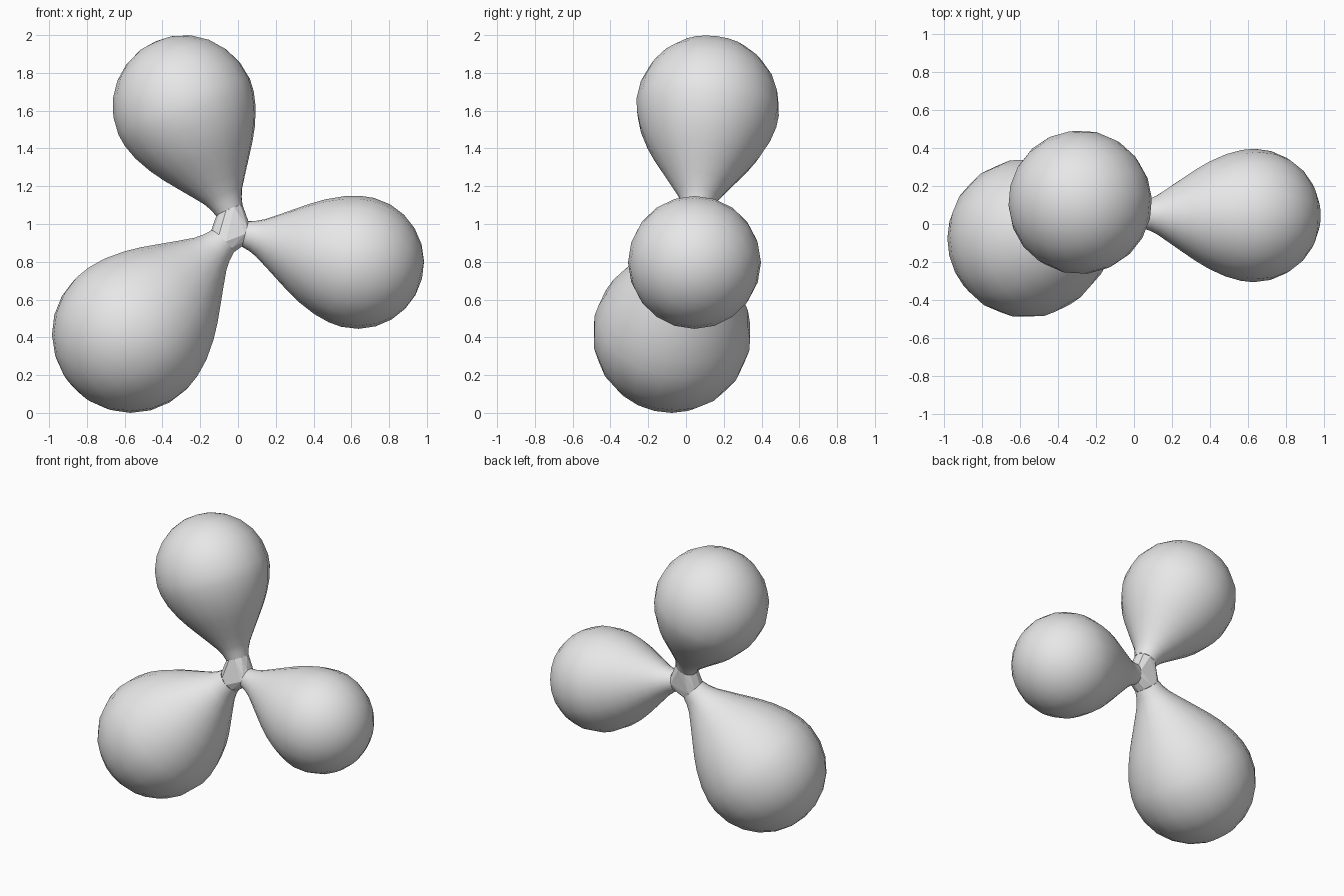
import bpy, bmesh, math
from mathutils import Vector

cube = bpy.data.objects.get("Cube")
if cube:
    bpy.data.objects.remove(cube, do_unlink=True)

# single plain grey
grey = bpy.data.materials.new("plain_grey")
grey.use_nodes = True
grey.diffuse_color = (0.8, 0.8, 0.8, 1)
grey.node_tree.nodes["Principled BSDF"].inputs["Base Color"].default_value = (0.8, 0.8, 0.8, 1)

SEGMENTS = 20
# teardrop profile from neck to widest ring: (fraction of axis, fraction of radius)
NECK = [(.13, .20), (.19, .235), (.25, .29), (.35, .42), (.455, .56),
        (.55, .685), (.65, .80), (.78, .915), (.9, .98), (1, 1)]


def finish(bm, name):
    bmesh.ops.recalc_face_normals(bm, faces=bm.faces)
    mesh = bpy.data.meshes.new(name)
    bm.to_mesh(mesh)
    bm.free()
    mesh.materials.append(grey)
    obj = bpy.data.objects.new(name, mesh)
    bpy.context.collection.objects.link(obj)
    return obj


def lobe(name, base, centre, radius):
    """Lathe a teardrop from its neck to a round cap; return the neck ring."""
    base, centre = Vector(base), Vector(centre)
    axis = centre - base
    length = axis.length
    turn = axis.to_track_quat('Z', 'Y')
    profile = [(t * length, r * radius) for t, r in NECK]
    profile += [(length + radius * math.sin(math.radians(a)),
                 radius * math.cos(math.radians(a))) for a in (15, 30, 45, 60, 75)]
    bm = bmesh.new()
    rings = []
    for h, r in profile:
        ring = []
        for i in range(SEGMENTS):
            a = math.tau * i / SEGMENTS
            ring.append(bm.verts.new(base + turn @ Vector((r * math.cos(a), r * math.sin(a), h))))
        rings.append(ring)
    for low, high in zip(rings, rings[1:]):
        for i in range(SEGMENTS):
            j = (i + 1) % SEGMENTS
            bm.faces.new((low[i], low[j], high[j], high[i]))
    tip = bm.verts.new(base + turn @ Vector((0, 0, length + radius)))
    for i in range(SEGMENTS):
        bm.faces.new((rings[-1][i], rings[-1][(i + 1) % SEGMENTS], tip))
    neck = [v.co.copy() for v in rings[0]]
    obj = finish(bm, name)
    bpy.ops.object.select_all(action='DESELECT')
    obj.select_set(True)
    bpy.context.view_layer.objects.active = obj
    bpy.ops.object.shade_smooth_by_angle(angle=math.radians(40))
    return neck


# three rounded lobes
necks = [
    lobe("upper_lobe", (-.01, .05, .99), (-.285, .115, 1.62), .38),
    lobe("left_lobe", (-.05, .05, .97), (.633, .045, .797), .352),
    lobe("lower_right_lobe", (-.01, .05, .98), (-.565, -.075, .42), .42),
]

# faceted hub wrapped around the three neck ends
bm = bmesh.new()
for neck in necks:
    for co in neck[::2]:
        bm.verts.new(co)
hull = bmesh.ops.convex_hull(bm, input=bm.verts)
loose = [v for v in bm.verts if not v.link_faces]
bmesh.ops.delete(bm, geom=loose, context='VERTS')
finish(bm, "hub")
